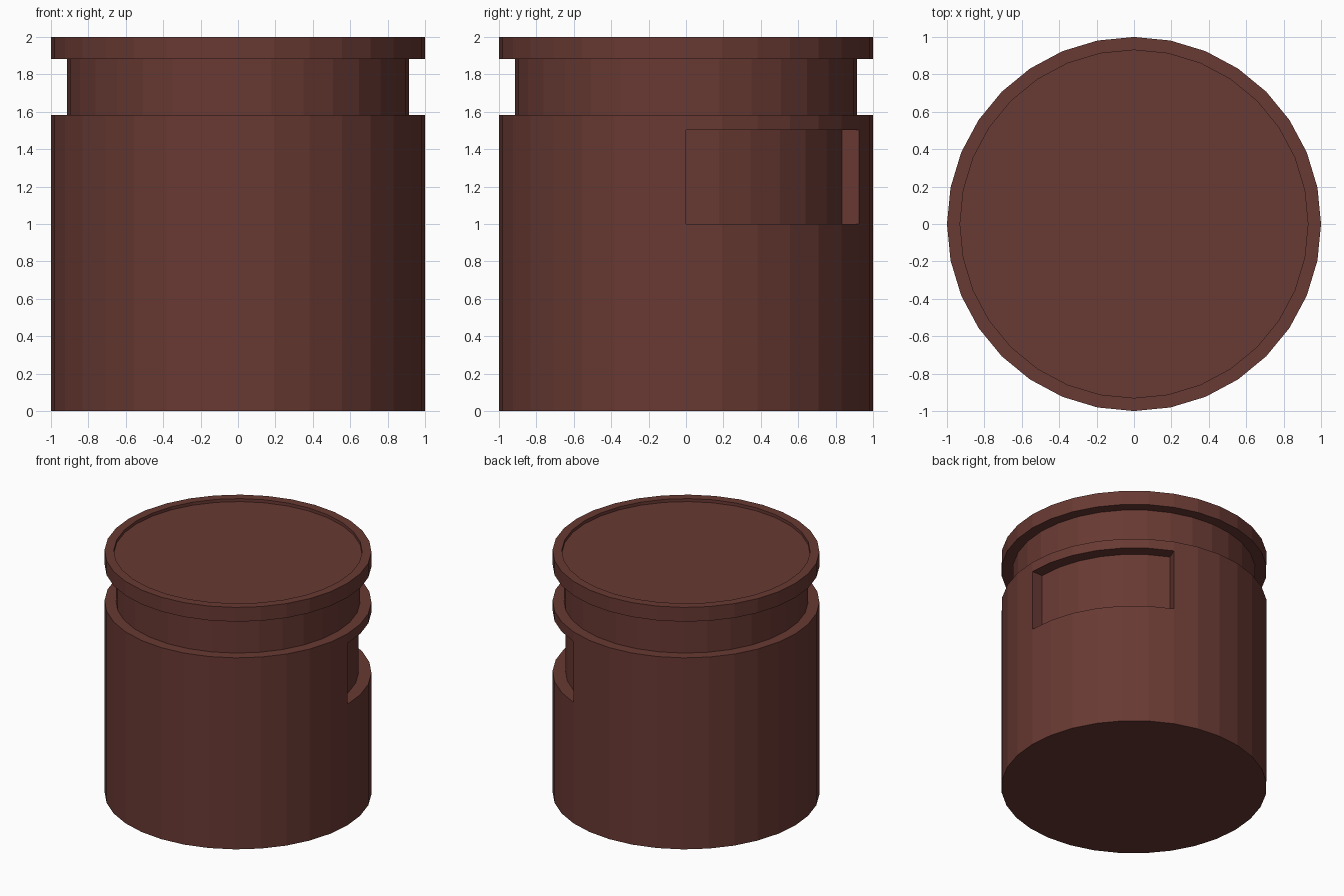
import bpy, bmesh, math

if "Cube" in bpy.data.objects:
    bpy.data.objects.remove(bpy.data.objects["Cube"])

SIDES = 32
SLOT_INNER = 0.903

# Material
mat = bpy.data.materials.new("dark reddish brown")
mat.diffuse_color = (0.14, 0.041, 0.033, 1)
mat.use_nodes = True
mat.node_tree.nodes["Principled BSDF"].inputs["Base Color"].default_value = mat.diffuse_color

# Profile (radius, height) of body, groove, rim and shallow top recess
profile = [(1, 0), (1, 1.0), (1, 1.503), (1, 1.583), (0.915, 1.583),
           (0.915, 1.882), (1, 1.882), (1, 2.0), (0.93, 2.0), (0.93, 1.975)]

bm = bmesh.new()
rings = []
for r, z in profile:
    rings.append([bm.verts.new((r * math.cos(2 * math.pi * i / SIDES),
                                r * math.sin(2 * math.pi * i / SIDES), z))
                  for i in range(SIDES)])
for a, b in zip(rings, rings[1:]):
    for i in range(SIDES):
        j = (i + 1) % SIDES
        bm.faces.new((a[i], a[j], b[j], b[i]))
bm.faces.new(rings[0][::-1])
bm.faces.new(rings[-1])

# Side slot: six facets pushed inwards
slot = []
for f in bm.faces:
    c = f.calc_center_median()
    ang = math.degrees(math.atan2(c.y, c.x))
    if 1.0 < c.z < 1.5 and len(f.verts) == 4 and 0 < ang < 67.5:
        slot.append(f)
geom = bmesh.ops.extrude_face_region(bm, geom=slot)["geom"]
for v in geom:
    if isinstance(v, bmesh.types.BMVert):
        v.co.x *= SLOT_INNER
        v.co.y *= SLOT_INNER
bmesh.ops.delete(bm, geom=[f for f in slot if f.is_valid], context='FACES')
bmesh.ops.recalc_face_normals(bm, faces=bm.faces[:])

mesh = bpy.data.meshes.new("piston_body")
bm.to_mesh(mesh)
bm.free()
mesh.materials.append(mat)
obj = bpy.data.objects.new("piston_body", mesh)
bpy.context.collection.objects.link(obj)
